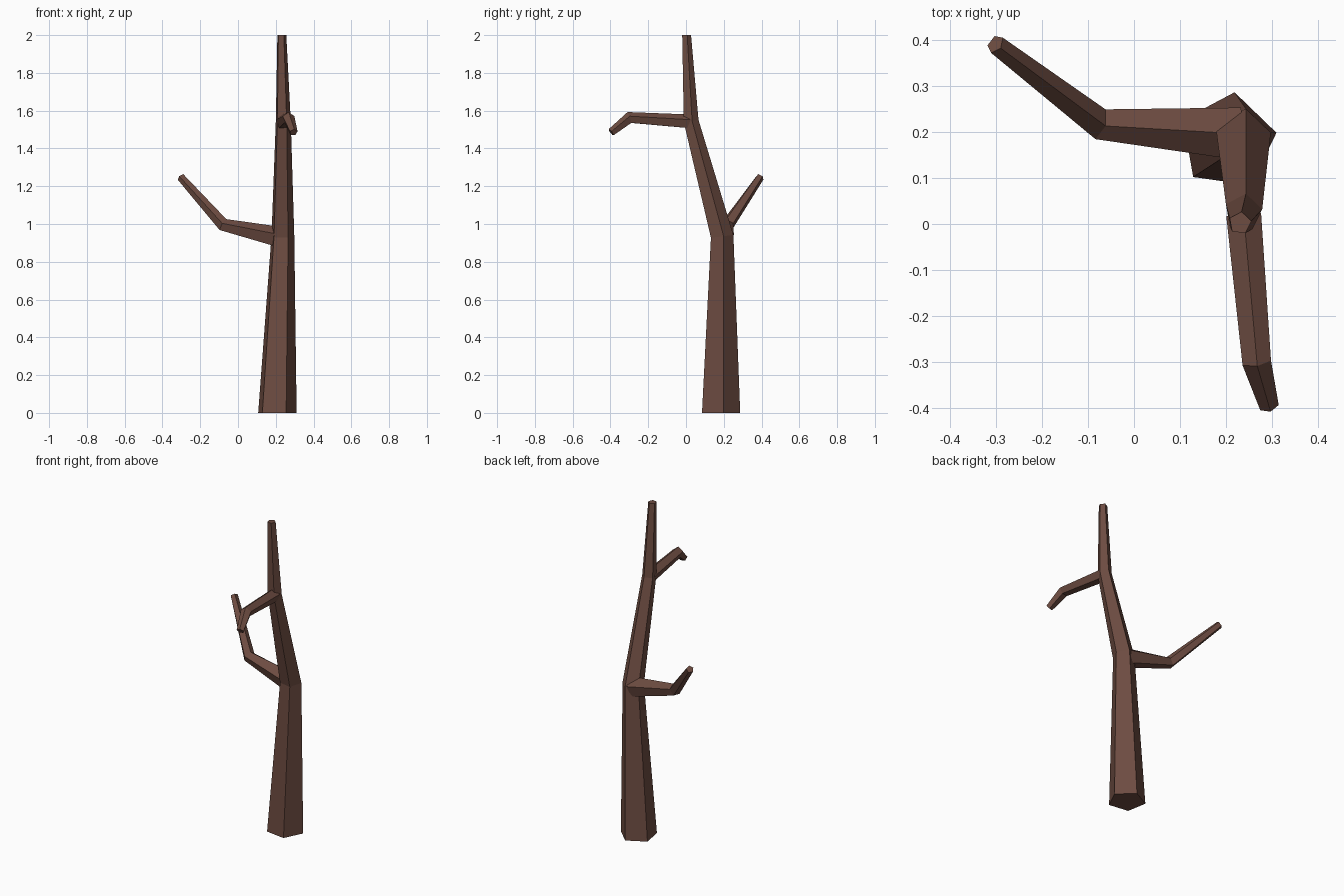
import bpy, bmesh, math
from mathutils import Vector

if "Cube" in bpy.data.objects:
    bpy.data.objects.remove(bpy.data.objects["Cube"])

bark = bpy.data.materials.new("brown bark")
bark.diffuse_color = (0.153, 0.072, 0.053, 1)
bark.use_nodes = True
bark.node_tree.nodes["Principled BSDF"].inputs["Base Color"].default_value = bark.diffuse_color
SIDES = 5


def limb(name, stations, ref, phase, flat_ends=False):
    """Loft a five-sided tapered limb through (x, y, z, radius) stations."""
    pts = [Vector(s[:3]) for s in stations]
    dirs = [(b - a).normalized() for a, b in zip(pts, pts[1:])]
    bm = bmesh.new()
    rings = []
    for i, (p, s) in enumerate(zip(pts, stations)):
        t = (dirs[max(i - 1, 0)] + dirs[min(i, len(dirs) - 1)]).normalized()
        if flat_ends and i in (0, len(pts) - 1):
            t = Vector((0, 0, 1))
        u = (ref - t * ref.dot(t)).normalized()
        w = t.cross(u)
        ring = []
        for k in range(SIDES):
            a = math.radians(phase) + k * math.tau / SIDES
            ring.append(bm.verts.new(p + (u * math.cos(a) + w * math.sin(a)) * s[3]))
        rings.append(ring)
    for lo, hi in zip(rings, rings[1:]):
        for k in range(SIDES):
            j = (k + 1) % SIDES
            bm.faces.new((lo[k], lo[j], hi[j], hi[k]))
    bm.faces.new(rings[0][::-1])
    bm.faces.new(rings[-1])
    me = bpy.data.meshes.new(name)
    bm.to_mesh(me)
    bm.free()
    me.materials.append(bark)
    ob = bpy.data.objects.new(name, me)
    bpy.context.collection.objects.link(ob)
    return ob


X, Z = Vector((1, 0, 0)), Vector((0, 0, 1))

# Leaning trunk
limb("trunk", [(0.204, 0.180, 0, 0.108), (0.235, 0.188, 0.935, 0.064),
               (0.238, 0.025, 1.545, 0.042), (0.231, 0.002, 2.0, 0.025)], X, 10, True)

# Lower branch, kinking upward
limb("lower_branch", [(0.225, 0.197, 0.925, 0.060), (-0.078, 0.219, 0.994, 0.036),
                      (-0.302, 0.392, 1.248, 0.022)], Z, 0)

# Upper branch, kinking downward
limb("upper_branch", [(0.239, 0.02, 1.540, 0.040), (0.267, -0.300, 1.561, 0.033),
                      (0.294, -0.396, 1.485, 0.022)], Z, 0)
